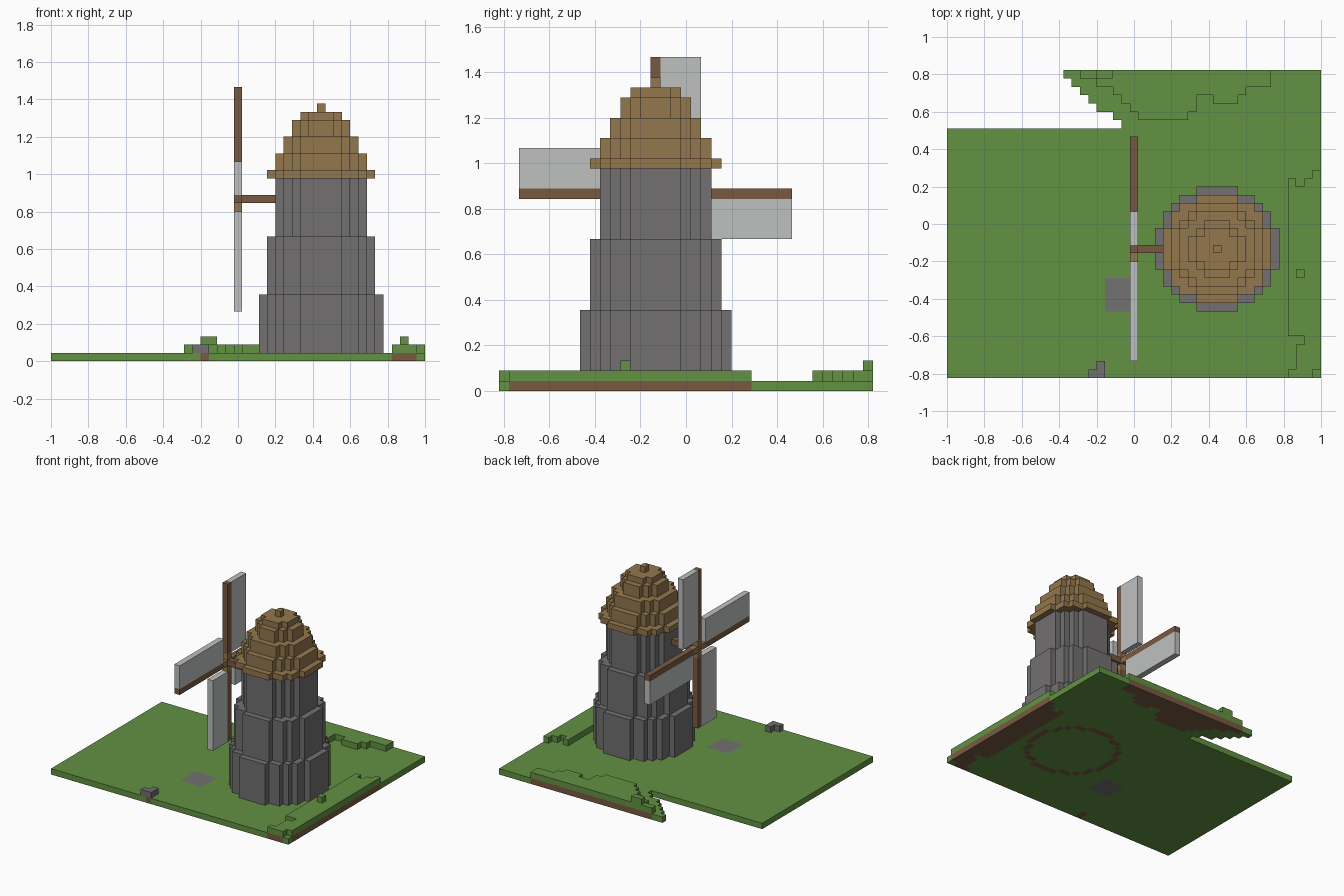
import bpy, bmesh
from mathutils import Matrix, Vector

default = bpy.data.objects.get("Cube")
if default:
    bpy.data.objects.remove(default, do_unlink=True)

U = 2 / 45                                # size of one block
ORIGIN = Vector((-1, -37 * U / 2, 0))     # corner of the block grid


def material(name, rgb):
    mat = bpy.data.materials.new(name)
    linear = [((c / 255 + 0.055) / 1.055) ** 2.4 for c in rgb] + [1]
    mat.use_nodes = True
    mat.diffuse_color = linear
    mat.node_tree.nodes["Principled BSDF"].inputs["Base Color"].default_value = linear
    return mat


GRASS = material("grass_green", (99, 146, 66))
DIRT = material("dark_brown", (121, 90, 66))
STONE = material("stone_grey", (114, 112, 112))
THATCH = material("thatch_brown", (147, 119, 77))
SAIL = material("sail_white", (191, 193, 192))


def finish(name, bm, mats):
    bmesh.ops.remove_doubles(bm, verts=bm.verts[:], dist=U / 100)
    bmesh.ops.recalc_face_normals(bm, faces=bm.faces[:])
    mesh = bpy.data.meshes.new(name)
    bm.to_mesh(mesh)
    bm.free()
    for mat in mats:
        mesh.materials.append(mat)
    obj = bpy.data.objects.new(name, mesh)
    bpy.context.collection.objects.link(obj)
    return obj


def slab(name, cells, low, high, mats, rule=lambda cell: 0):
    """Extrude a set of grid cells from one level to another, outer walls only."""
    bm = bmesh.new()

    def quad(points, index):
        verts = [bm.verts.new(ORIGIN + Vector(p) * U) for p in points]
        bm.faces.new(verts).material_index = index

    for i, j in cells:
        index = rule((i, j))
        corners = [(i, j), (i + 1, j), (i + 1, j + 1), (i, j + 1)]
        sides = [(i, j - 1), (i + 1, j), (i, j + 1), (i - 1, j)]
        quad([(*c, high) for c in corners], index)
        quad([(*c, low) for c in reversed(corners)], index)
        for n, neighbour in enumerate(sides):
            if neighbour not in cells:
                a, b = corners[n], corners[(n + 1) % 4]
                quad([(*a, low), (*b, low), (*b, high), (*a, high)], index)
    return finish(name, bm, mats)


def box(name, low, high, mat):
    """A cuboid given by its two grid corners."""
    low, high = Vector(low), Vector(high)
    bm = bmesh.new()
    place = Matrix.Translation(ORIGIN + (low + high) * U / 2)
    bmesh.ops.create_cube(bm, size=U, matrix=place @ Matrix.Diagonal((*(high - low), 1)))
    return finish(name, bm, [mat])


def rect(i0, i1, j0, j1):
    return {(i, j) for i in range(i0, i1) for j in range(j0, j1)}


CX, CY = 32, 15                           # tower axis


def disc(width):
    r = width // 2
    return {(CX + x, CY + y) for x in range(-r, r + 1) for y in range(-r, r + 1)
            if x * x + y * y < width * width / 4}


# Tower tiers
for part, width, low, high in (("lower", 15, 1, 8), ("middle", 13, 8, 15), ("upper", 11, 15, 22)):
    slab("tower_" + part, disc(width), low, high, [STONE])

# Stepped roof with brim and finial
for part, width, low, high in (("brim", 13, 22, 23), ("step_1", 11, 23, 25), ("step_2", 9, 25, 27),
                               ("step_3", 7, 27, 29), ("step_4", 5, 29, 30), ("finial", 1, 30, 31)):
    slab("roof_" + part, disc(width), low, high, [THATCH])

# Raised turf along the back, given by its front edge in each run of columns
back_turf = set()
for i0, i1, j0 in ((16, 18, 36), (18, 20, 35), (20, 21, 34), (21, 22, 33), (22, 23, 32), (23, 29, 31),
                   (29, 30, 32), (30, 32, 34), (32, 35, 33), (35, 36, 34), (36, 39, 35)):
    back_turf |= rect(i0, i1, j0, 37)
slab("back_turf", back_turf, 1, 2, [GRASS])

# Raised turf along the right-hand edge
side_turf = (rect(41, 44, 0, 1) | rect(42, 45, 1, 4) | rect(43, 45, 4, 5)
             | rect(41, 45, 5, 23) | {(41, 23), (43, 23), (44, 23), (44, 24)})
slab("side_turf", side_turf, 1, 2, [GRASS])
slab("back_tuft", rect(18, 20, 36, 37), 2, 3, [GRASS])
slab("side_tuft", {(42, 12)}, 2, 3, [GRASS])

# Small rock on the front edge
slab("front_rock", {(17, 0), (18, 0), (18, 1)}, 1, 2, [STONE])

# Ground: grass, with dirt under raised blocks and a stone doorstep patch
ground = rect(0, 45, 0, 30)
for j, start in enumerate((21, 20, 18, 17, 16, 15, 14), 30):
    ground |= rect(start, 45, j, j + 1)
base = disc(15)
wall = {(i, j) for i, j in base
        if not {(i + 1, j), (i - 1, j), (i, j + 1), (i, j - 1)} <= base}
dirt = back_turf | side_turf | wall | {(18, 0), (18, 1)}
patch = rect(19, 23, 8, 12)
slab("ground", ground, 0, 1, [GRASS, DIRT, STONE],
     lambda cell: 1 if cell in dirt else 2 if cell in patch else 0)

# Windmill axle and hub
HX, HZ = 22, 19
box("axle", (HX, CY, HZ), (27, CY + 1, HZ + 1), DIRT)

# Four arms, each with a sail on its trailing side
hub = Vector((HX + 0.5, CY + 0.5, HZ + 0.5))
for name, out, side in (("top", (0, 1), (1, 0)), ("back", (1, 0), (0, -1)),
                        ("bottom", (0, -1), (-1, 0)), ("front", (-1, 0), (0, 1))):
    out, side = Vector((0, *out)), Vector((0, *side))

    def blade(part, near, far, s0, s1, mat):
        a, b = hub + out * near + side * s0, hub + out * far + side * s1
        low = [min(p, q) for p, q in zip(a, b)]
        high = [max(p, q) for p, q in zip(a, b)]
        low[0], high[0] = HX, HX + 1
        box(name + part, low, high, mat)

    blade("_arm_root", 0.5, 1.5, -0.5, 0.5, THATCH)
    blade("_arm", 1.5, 13.5, -0.5, 0.5, DIRT)
    blade("_sail", 1.5, 13.5, 0.5, 4.5, SAIL)
